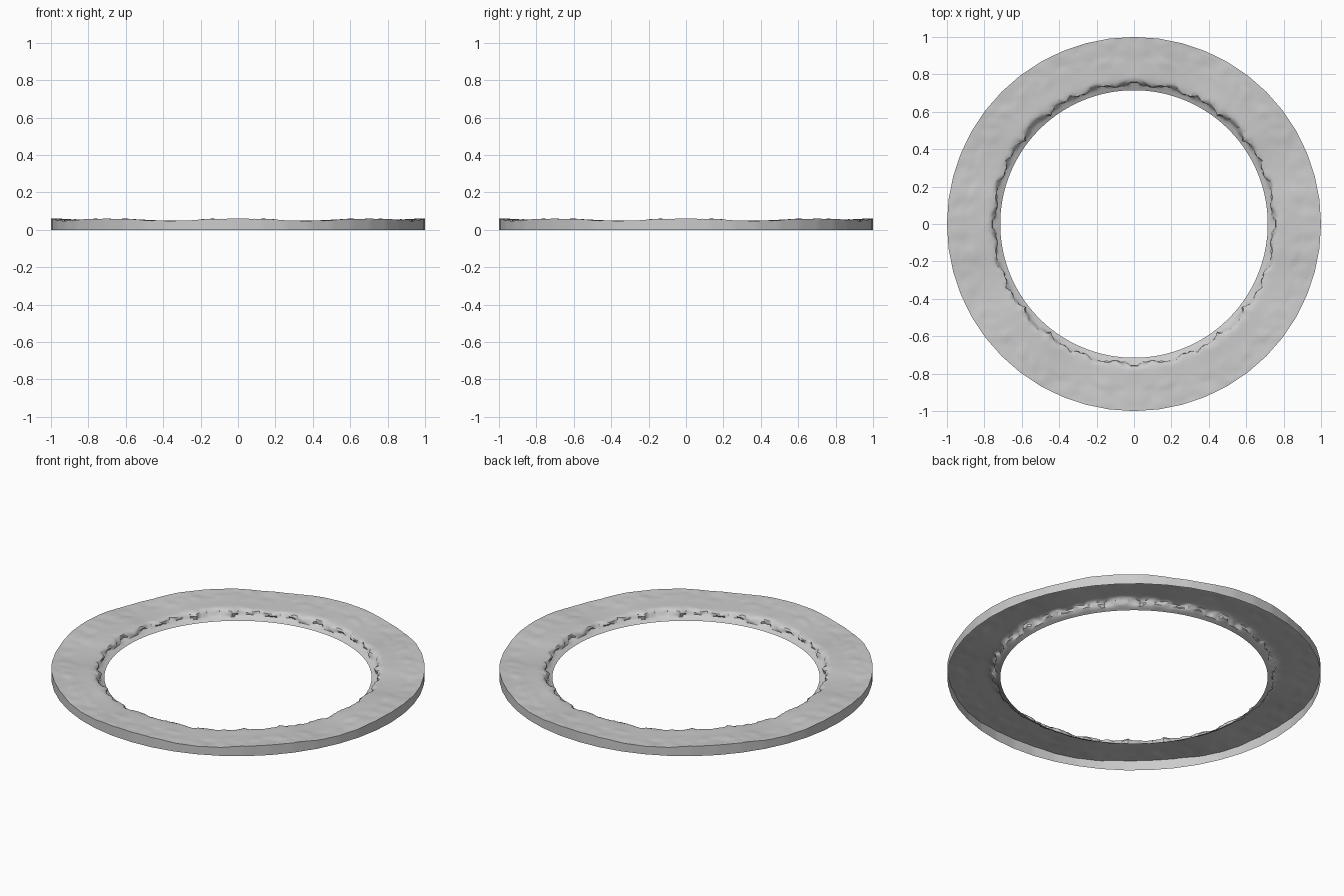
import bpy, bmesh, math
from mathutils import Vector, noise

if "Cube" in bpy.data.objects:
    bpy.data.objects.remove(bpy.data.objects["Cube"])

SEG = 288          # angular divisions
WALL_SIDES = 48    # facets of the outer wall


def fold(a, period):
    """Mirror an angle so the pattern repeats every period."""
    a = a % period
    return min(a, period - a)


def rough(a, r, freq, seed):
    f = fold(a, math.pi / 2)
    return noise.noise(Vector((r * math.cos(f) * freq, r * math.sin(f) * freq, seed)))


def rim_height(a):
    """Slow undulation with broad crests every 45 degrees."""
    return 0.0525 + 0.007 * math.tanh(1.4 * (math.cos(8 * a) + 0.35))


def facet(a):
    step = 2 * math.pi / WALL_SIDES
    d = (a % step) - step / 2
    return math.cos(step / 2) / math.cos(d)


# Cross-section: radius, fraction of rim height, radial jitter, height jitter
profile = [(0.715, 0.0, 0, 0), (0.728, 0.12, 0, 0), (0.740, 0.22, 0.004, 0.001),
           (0.748, 0.38, 0.014, 0.003), (0.752, 0.58, 0.016, 0.004),
           (0.757, 0.76, 0.014, 0.004), (0.766, 0.86, 0.012, 0.004),
           (0.780, 0.90, 0.006, 0.003), (0.800, 0.91, 0, 0.0015),
           (0.830, 0.91, 0, 0.0008), (0.855, 0.92, 0, 0.0015)]
profile += [(0.855 + 0.0145 * i, 0.92 + 0.008 * i, 0, 0.0045) for i in range(1, 10)]
profile += [(1.0, 1.0, 0, 0.002), (1.0, 0.0, 0, 0)]

# Open-bottomed rocky ring swept around z
bm = bmesh.new()
rows = []
for k, (r, h, jr, jz) in enumerate(profile):
    row = []
    for s in range(SEG):
        a = 2 * math.pi * s / SEG
        lobe = fold(a, math.pi / 12) / (math.pi / 24)
        rad = r + jr * (0.5 - lobe + 1.4 * rough(a, r, 34, k * 0.35))
        rad = max(rad, 0.715) * (facet(a) if r > 0.99 else 1)
        z = h * rim_height(a) + jz * (rough(a, r, 16, 3) + 0.6 * rough(a, r, 40, 7))
        row.append(bm.verts.new((rad * math.cos(a), rad * math.sin(a), max(z, 0))))
    rows.append(row)
for lo, hi in zip(rows, rows[1:]):
    for s in range(SEG):
        t = (s + 1) % SEG
        bm.faces.new((lo[s], hi[s], hi[t], lo[t]))

mesh = bpy.data.meshes.new("rock_ring")
bm.to_mesh(mesh)
bm.free()
ring = bpy.data.objects.new("rock_ring", mesh)
bpy.context.collection.objects.link(ring)
bpy.context.view_layer.objects.active = ring
ring.select_set(True)
bpy.ops.object.shade_smooth_by_angle(angle=math.radians(35))
